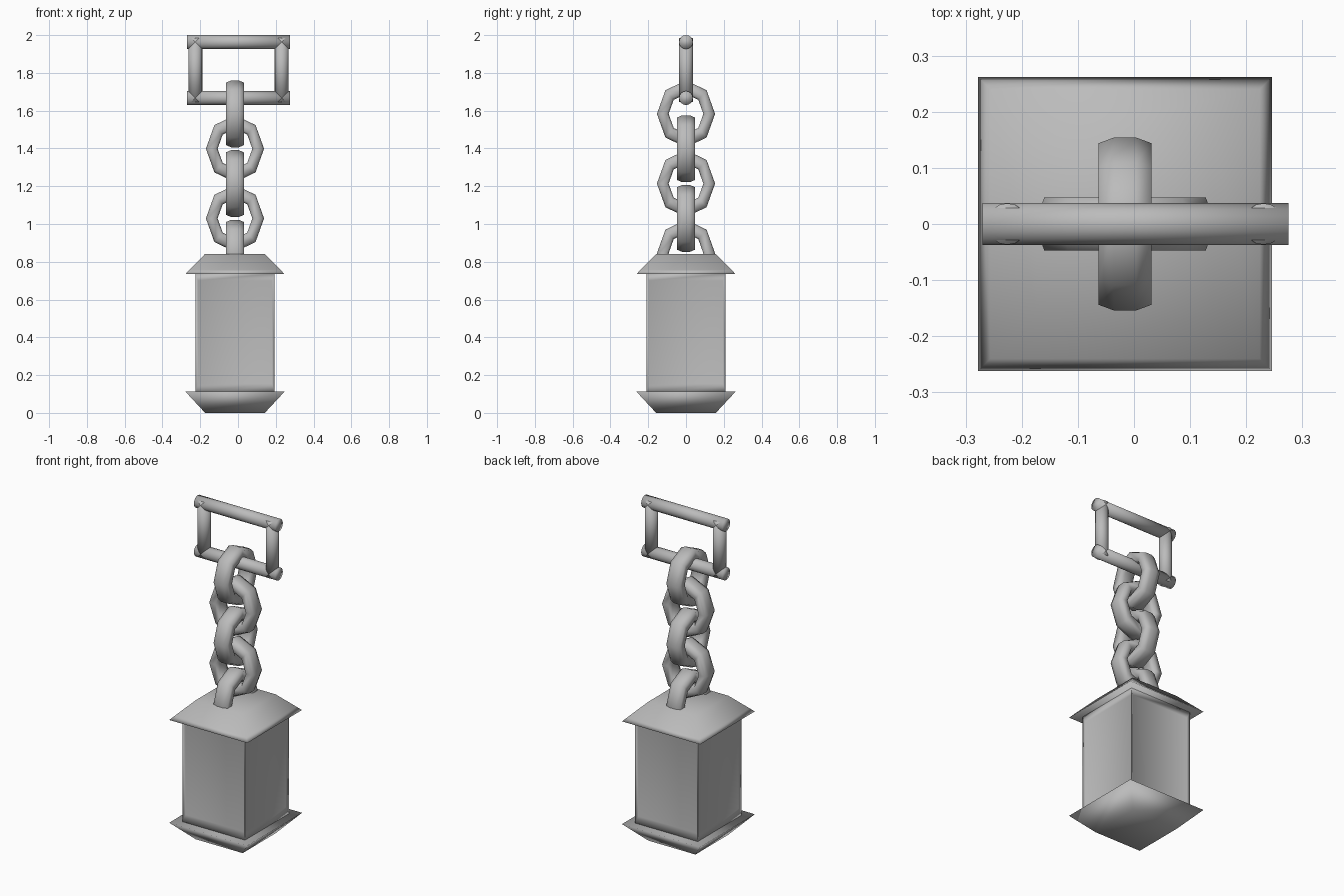
import bpy, bmesh
from math import pi, cos, sin
from mathutils import Matrix, Vector

default = bpy.data.objects.get("Cube")
if default:
    bpy.data.objects.remove(default, do_unlink=True)

AXIS_X = -0.016   # centre line of the chain and lantern

metal = bpy.data.materials.new("grey_metal")
metal.use_nodes = True
GREY = (0.5, 0.5, 0.5, 1)
metal.diffuse_color = GREY
metal.node_tree.nodes["Principled BSDF"].inputs["Base Color"].default_value = GREY


def finish(name, bm, location=(0, 0, 0)):
    """Turn a bmesh into a smooth shaded object."""
    bmesh.ops.recalc_face_normals(bm, faces=bm.faces)
    for face in bm.faces:
        face.smooth = True
    mesh = bpy.data.meshes.new(name)
    bm.to_mesh(mesh)
    bm.free()
    mesh.materials.append(metal)
    obj = bpy.data.objects.new(name, mesh)
    obj.location = location
    bpy.context.collection.objects.link(obj)
    return obj


def bar(name, start, end, radius):
    """Round bar between two points."""
    a, b = Vector(start), Vector(end)
    bm = bmesh.new()
    bmesh.ops.create_cone(bm, cap_ends=True, segments=16, radius1=radius,
                          radius2=radius, depth=(b - a).length)
    turn = Vector((0, 0, 1)).rotation_difference(b - a).to_matrix()
    bmesh.ops.rotate(bm, verts=bm.verts, matrix=turn)
    finish(name, bm, (a + b) / 2)


def square_stack(bm, levels):
    """Skin square rings given as (half width, height)."""
    rings = []
    for half, z in levels:
        rings.append([bm.verts.new((x * half, y * half, z))
                      for x, y in ((-1, -1), (1, -1), (1, 1), (-1, 1))])
    for low, high in zip(rings, rings[1:]):
        for i in range(4):
            j = (i + 1) % 4
            bm.faces.new((low[i], low[j], high[j], high[i]))
    bm.faces.new(rings[0][::-1])
    bm.faces.new(rings[-1])


# Flattened cross-section of a link: (radial, sideways)
SECTION = [(0.031, -0.02), (0.031, 0.02), (0.021, 0.047), (-0.021, 0.047),
           (-0.031, 0.02), (-0.031, -0.02), (-0.021, -0.047), (0.021, -0.047)]


def chain_link(name, z, crosswise):
    """Eight sided link, stretched upright; crosswise turns it to the yz plane."""
    bm = bmesh.new()
    sides, radius, stretch = 8, 0.123, 1.15
    rings = []
    for i in range(sides):
        a = 2 * pi * i / sides
        rings.append([bm.verts.new(((radius + r) * cos(a), s,
                                    (radius + r) * sin(a) * stretch))
                      for r, s in SECTION])
    n = len(SECTION)
    for i in range(sides):
        p, q = rings[i], rings[(i + 1) % sides]
        for k in range(n):
            m = (k + 1) % n
            bm.faces.new((p[k], p[m], q[m], q[k]))
    if crosswise:
        bmesh.ops.rotate(bm, verts=bm.verts, matrix=Matrix.Rotation(pi / 2, 3, 'Z'))
    finish(name, bm, (AXIS_X, 0, z))


# Rectangular hanging handle
R = 0.037
for label, z in (("top", 1.963), ("bottom", 1.667)):
    bar(f"handle_{label}_bar", (-0.27, 0, z), (0.275, 0, z), R)
for label, x in (("right", -0.226), ("left", 0.231)):
    bar(f"handle_{label}_bar", (x, 0, 1.645), (x, 0, 1.985), R)

# Chain of alternating links, the last one sunk in the roof
for i in range(5):
    chain_link(f"chain_link_{i + 1}", 1.583 - 0.1845 * i, i % 2 == 0)

# Lantern roof and base: mirrored truncated pyramids
bm = bmesh.new()
square_stack(bm, [(0.262, 0.735), (0.24, 0.758), (0.158, 0.842)])
finish("lantern_roof", bm, (AXIS_X, 0, 0))
bm = bmesh.new()
square_stack(bm, [(0.158, 0), (0.262, 0.112)])
finish("lantern_base", bm, (AXIS_X, 0, 0))

# Lantern body with a recessed panel on each side
bm = bmesh.new()
square_stack(bm, [(0.21, 0.11), (0.21, 0.737)])
bm.normal_update()
walls = [f for f in bm.faces if abs(f.normal.z) < 0.5]
bmesh.ops.inset_individual(bm, faces=walls, thickness=0.02, depth=-0.01)
for v in {v for f in walls for v in f.verts}:
    v.co.z = 0.155 if v.co.z < 0.4 else 0.7
finish("lantern_body", bm, (AXIS_X, 0, 0))
